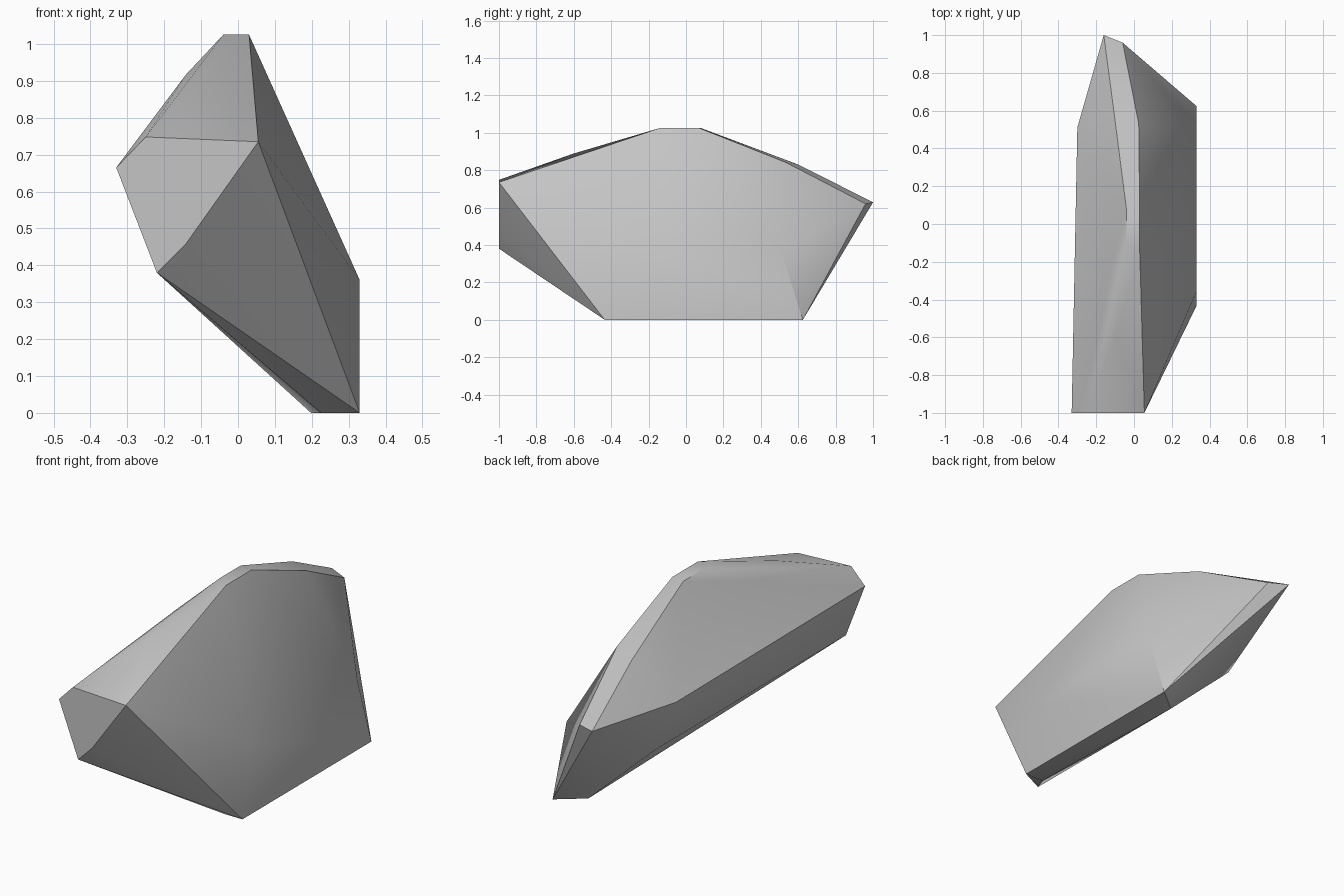
import bpy, bmesh, math

cube = bpy.data.objects.get("Cube")
if cube:
    bpy.data.objects.remove(cube)

# Grey stone
stone = bpy.data.materials.new("stone grey")
stone.use_nodes = True
grey = (0.56, 0.56, 0.56, 1)
stone.diffuse_color = grey
stone.node_tree.nodes["Principled BSDF"].inputs["Base Color"].default_value = grey
stone.node_tree.nodes["Principled BSDF"].inputs["Roughness"].default_value = 0.9

# Corners of the boulder, grouped by region
front_cut = [(-.25, -1, .748), (.055, -1, .735), (-.14, -1, .46),
             (-.22, -1, .38), (-.33, -1, .665)]
base = [(.33, -.435, 0), (.33, .625, 0), (.198, .52, 0), (.225, -.435, 0)]
crest = [(.03, -.14, 1.025), (.03, .07, 1.025), (-.04, .08, 1.025),
         (-.04, -.09, 1.025), (-.10, -.6, .889), (-.142, -.3, .916)]
back_ridge = [(.025, .53, .843), (-.107, .6, .83),
              (-.06, .96, .62), (-.16, 1, .628)]
flanks = [(-.30, .51, .63), (-.18, .51, .35),
          (.33, .51, .36), (.33, -.36, .36)]

# Wrap the corners in one faceted skin
bm = bmesh.new()
for corner in front_cut + base + crest + back_ridge + flanks:
    bm.verts.new(corner)
bmesh.ops.convex_hull(bm, input=bm.verts)
spare = [v for v in bm.verts if not v.link_faces]
bmesh.ops.delete(bm, geom=spare, context='VERTS')

# Merge the triangles of truly flat cuts
bmesh.ops.dissolve_limit(bm, angle_limit=math.radians(0.5),
                         verts=bm.verts, edges=bm.edges)
bmesh.ops.recalc_face_normals(bm, faces=bm.faces)

mesh = bpy.data.meshes.new("boulder")
bm.to_mesh(mesh)
bm.free()
mesh.materials.append(stone)
boulder = bpy.data.objects.new("boulder", mesh)
bpy.context.collection.objects.link(boulder)

# Soft facets with crisp main edges
bpy.ops.object.select_all(action='DESELECT')
boulder.select_set(True)
bpy.context.view_layer.objects.active = boulder
bpy.ops.object.shade_smooth_by_angle(angle=math.radians(34))
